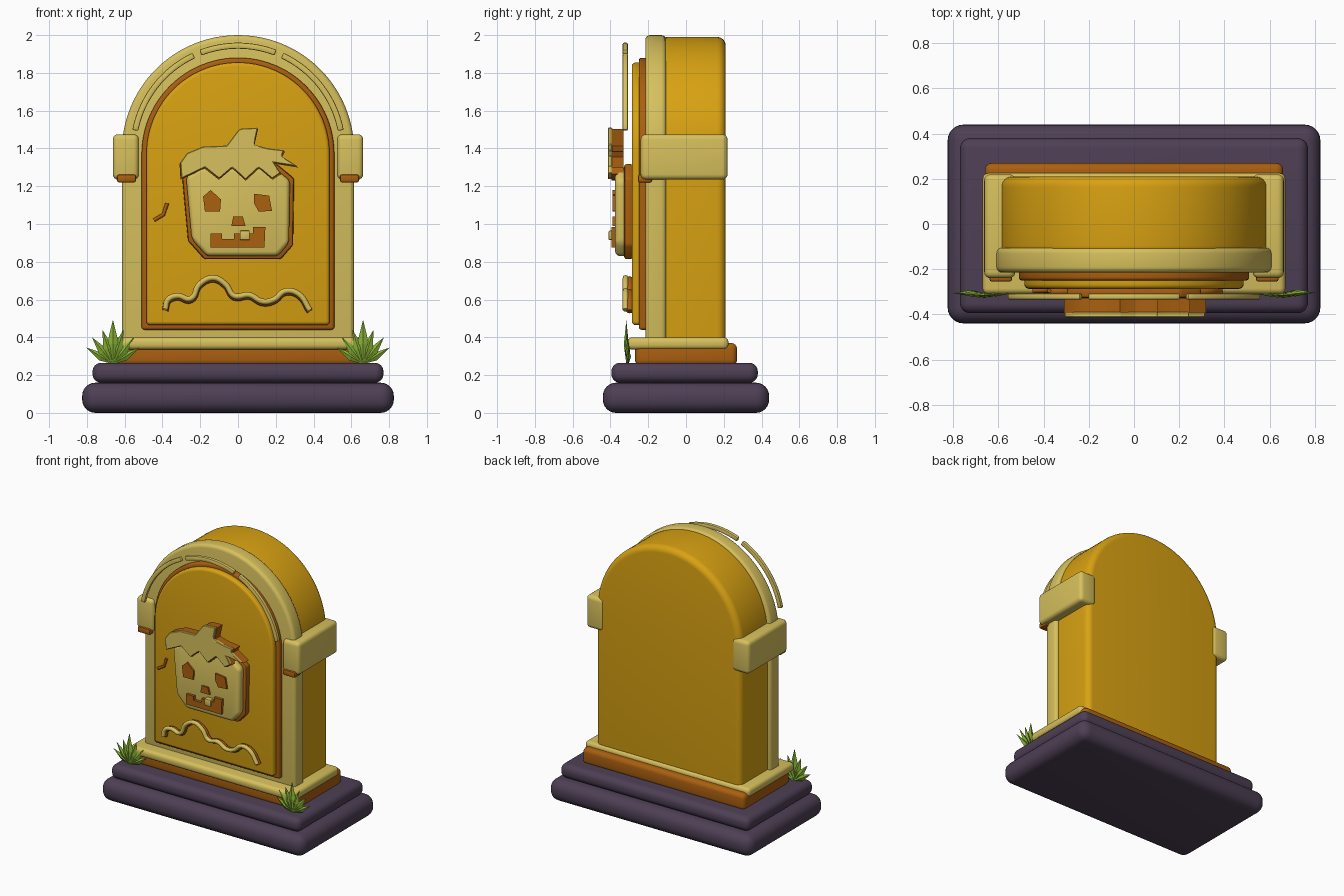
import bpy, bmesh
from math import sin, cos, pi, radians
from mathutils import Vector

cube = bpy.data.objects.get("Cube")
if cube:
    bpy.data.objects.remove(cube, do_unlink=True)


def material(name, rgb):
    m = bpy.data.materials.new(name)
    m.use_nodes = True
    m.diffuse_color = (*rgb, 1)
    m.node_tree.nodes["Principled BSDF"].inputs["Base Color"].default_value = (*rgb, 1)
    return m


STONE = material("dark purple stone", (0.075, 0.05, 0.09))
GOLD = material("golden yellow", (0.69, 0.36, 0.006))
CREAM = material("pale cream", (0.68, 0.53, 0.11))
RUST = material("burnt orange", (0.40, 0.115, 0.005))
GREEN = material("grass green", (0.24, 0.43, 0.035))


def finish(name, bm, mat, smooth=True):
    bmesh.ops.recalc_face_normals(bm, faces=bm.faces)
    mesh = bpy.data.meshes.new(name)
    bm.to_mesh(mesh)
    bm.free()
    mesh.materials.append(mat)
    ob = bpy.data.objects.new(name, mesh)
    bpy.context.collection.objects.link(ob)
    if smooth:
        bpy.ops.object.select_all(action="DESELECT")
        ob.select_set(True)
        bpy.context.view_layer.objects.active = ob
        bpy.ops.object.shade_smooth_by_angle(angle=radians(35))
    return ob


def prism(name, outline, y0, y1, mat, bevel=0.0, segments=4):
    """Front outline (x, z) pushed from y0 to y1, with rounded edges."""
    bm = bmesh.new()
    face = bm.faces.new([bm.verts.new((x, y0, z)) for x, z in outline])
    moved = bmesh.ops.extrude_face_region(bm, geom=[face])["geom"]
    bmesh.ops.translate(bm, vec=(0, y1 - y0, 0),
                        verts=[v for v in moved if isinstance(v, bmesh.types.BMVert)])
    if face.is_valid and not all(len(e.link_faces) == 2 for e in face.edges):
        bm.faces.remove(face)
    bmesh.ops.recalc_face_normals(bm, faces=bm.faces)
    if bevel:
        edges = [e for e in bm.edges if e.calc_face_angle(0) > radians(30)]
        bmesh.ops.bevel(bm, geom=edges, offset=bevel, segments=segments,
                        profile=0.5, affect="EDGES", clamp_overlap=True)
    return finish(name, bm, mat)


def box(name, x, y, z, mat, bevel=0.0, segments=4):
    outline = [(x[0], z[0]), (x[1], z[0]), (x[1], z[1]), (x[0], z[1])]
    return prism(name, outline, *y, mat, bevel, segments)


def arc(radius, start, end, steps, centre):
    angles = [radians(start + (end - start) * i / steps) for i in range(steps + 1)]
    return [(radius * cos(a), centre + radius * sin(a)) for a in angles]


def arch(half, bottom, top):
    return [(-half, bottom), (half, bottom)] + arc(half, 0, 180, 48, top - half)


# Stepped stone base and plinth
box("lower_step", (-0.825, 0.825), (-0.44, 0.44), (0, 0.16), STONE, 0.07, 6)
box("upper_step", (-0.77, 0.77), (-0.395, 0.38), (0.16, 0.265), STONE, 0.045, 6)
box("plinth", (-0.66, 0.66), (-0.27, 0.27), (0.25, 0.37), RUST, 0.03)
box("plinth_ledge", (-0.67, 0.67), (-0.31, 0.225), (0.335, 0.4), CREAM, 0.025)

# Arched body, frame and front panels
prism("body", arch(0.59, 0.36, 1.99), -0.14, 0.21, GOLD, 0.045, 6)
prism("front_frame", arch(0.615, 0.36, 2.0), -0.215, -0.105, CREAM, 0.025)
prism("panel_border", arch(0.51, 0.44, 1.88), -0.25, -0.19, RUST, 0.015)
prism("front_panel", arch(0.485, 0.465, 1.855), -0.287, -0.22, GOLD, 0.02)

# Raised strips along the arch
for name, start, end in (("right_trim", 115, 169), ("top_trim", 69, 111), ("left_trim", 11, 65)):
    strip = arc(0.57, start, end, 20, 1.39) + arc(0.538, end, start, 20, 1.39)
    prism(name, strip, -0.335, -0.308, CREAM, 0.007, 2)

# Shoulder blocks with small feet
for side, s in (("left", 1), ("right", -1)):
    box(side + "_shoulder", sorted((s * 0.525, s * 0.663)), (-0.24, 0.22),
        (1.235, 1.475), CREAM, 0.028)
    box(side + "_shoulder_foot", sorted((s * 0.54, s * 0.64)), (-0.255, -0.18),
        (1.22, 1.262), RUST, 0.01, 2)

# Carved face
head = [(-0.275, 1.25), (-0.245, 0.92), (-0.165, 0.83), (0.21, 0.83),
        (0.27, 0.90), (0.275, 1.23), (0.19, 1.30), (-0.2, 1.30)]
shadow = [(x * 1.08, 1.06 + (z - 1.06) * 1.07) for x, z in head]
prism("head_backing", shadow, -0.327, -0.28, RUST, 0.012, 2)
prism("head", head, -0.375, -0.31, CREAM, 0.025)

cap = [(-0.3, 1.24), (-0.305, 1.325), (-0.27, 1.375), (-0.185, 1.41), (-0.06, 1.415),
       (0, 1.495), (0.015, 1.505), (0.105, 1.51), (0.085, 1.42), (0.16, 1.4), (0.245, 1.39),
       (0.23, 1.36), (0.315, 1.305), (0.19, 1.325), (0.225, 1.27), (0.18, 1.24),
       (0.11, 1.3), (0.04, 1.235), (-0.03, 1.3), (-0.1, 1.24), (-0.175, 1.3)]
prism("cap_backing", [(x * 1.015, z - 0.006) for x, z in cap], -0.395, -0.33, RUST)
prism("cap", cap, -0.413, -0.39, CREAM, 0.004, 1)

prism("right_eye", [(-0.185, 1.145), (-0.145, 1.18), (-0.09, 1.13),
                    (-0.095, 1.065), (-0.175, 1.065)], -0.388, -0.36, RUST)
prism("left_eye", [(0.085, 1.16), (0.165, 1.15), (0.18, 1.07),
                   (0.11, 1.065), (0.085, 1.11)], -0.388, -0.36, RUST)
prism("nose", [(-0.025, 1.04), (0.025, 1.04), (0.04, 0.99), (-0.035, 0.99)],
      -0.388, -0.36, RUST)
prism("mouth", [(-0.145, 0.95), (-0.085, 0.95), (-0.085, 0.92), (-0.02, 0.92),
                (-0.02, 0.95), (0.08, 0.95), (0.08, 0.985), (0.145, 0.985),
                (0.14, 0.875), (-0.145, 0.875)], -0.395, -0.36, RUST)
box("tooth", (0.01, 0.062), (-0.41, -0.37), (0.915, 0.965), CREAM, 0.006, 2)


# Scrollwork drawn as round strokes
def stroke(name, points, y, radius, mat, kind="BEZIER"):
    curve = bpy.data.curves.new(name, "CURVE")
    curve.dimensions = "3D"
    curve.bevel_depth = radius
    curve.bevel_resolution = 2
    curve.resolution_u = 6
    curve.use_fill_caps = True
    spline = curve.splines.new(kind)
    pts = spline.bezier_points if kind == "BEZIER" else spline.points
    pts.add(len(points) - 1)
    for p, (x, z) in zip(pts, points):
        if kind == "BEZIER":
            p.co = (x, y, z)
            p.handle_left_type = p.handle_right_type = "AUTO"
        else:
            p.co = (x, y, z, 1)
    curve.materials.append(mat)
    ob = bpy.data.objects.new(name, curve)
    bpy.context.collection.objects.link(ob)


wave = [(-0.385, 0.55), (-0.37, 0.6), (-0.32, 0.62), (-0.25, 0.605), (-0.205, 0.68),
        (-0.13, 0.715), (-0.065, 0.68), (-0.02, 0.62), (0.06, 0.625), (0.13, 0.59),
        (0.19, 0.6), (0.25, 0.645), (0.32, 0.63), (0.38, 0.545)]
stroke("scroll_backing", [(x, z - 0.008) for x, z in wave], -0.298, 0.017, RUST)
stroke("scroll", wave, -0.32, 0.015, CREAM)
stroke("scratch", [(-0.445, 1.02), (-0.395, 1.05), (-0.375, 1.11)], -0.295, 0.01, RUST, "POLY")

# Grass tufts: ridged blades fanned from one root
blades = [(0, 0.235, 0.032), (-17, 0.19, 0.028), (17, 0.19, 0.028), (-38, 0.18, 0.026),
          (38, 0.18, 0.026), (-58, 0.165, 0.022), (58, 0.165, 0.022)]
for side, s in (("left", 1), ("right", -1)):
    bm = bmesh.new()
    for i, (lean, length, width) in enumerate(blades):
        a = radians(lean)
        along, across = Vector((sin(a), 0, cos(a))), Vector((cos(a), 0, -sin(a)))
        root = Vector((s * 0.662, -0.316 + 0.002 * i, 0.258))
        mid = root + along * length * 0.45
        ring = [mid - across * width, mid + Vector((0, -0.013, 0)),
                mid + across * width, mid + Vector((0, 0.013, 0))]
        base, tip = bm.verts.new(root), bm.verts.new(root + along * length)
        ring = [bm.verts.new(p) for p in ring]
        for j in range(4):
            pair = (ring[j], ring[(j + 1) % 4])
            bm.faces.new((*pair, tip))
            bm.faces.new((pair[1], pair[0], base))
    finish(side + "_grass_tuft", bm, GREEN, smooth=False)
